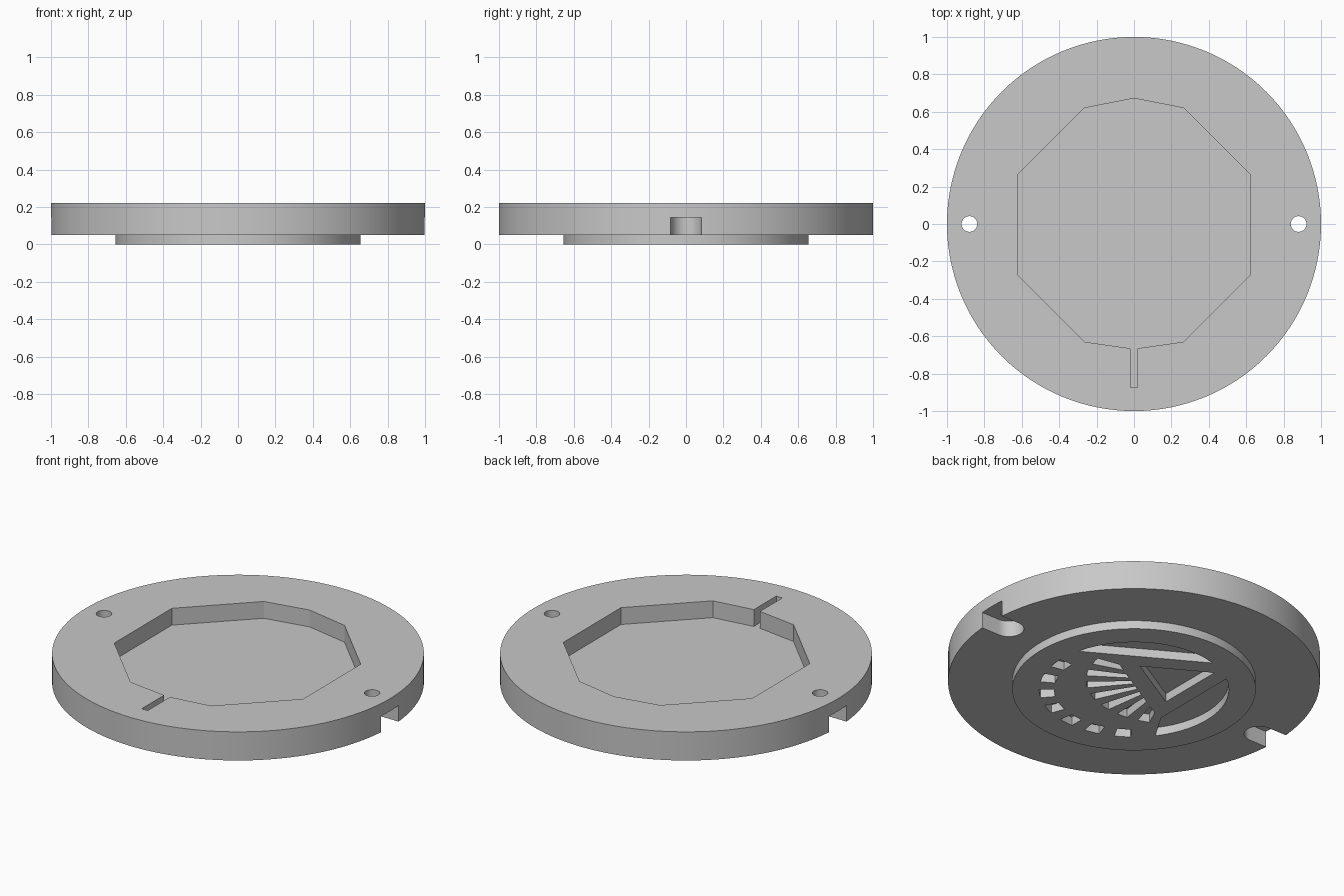
import bpy, bmesh
from math import sin, cos, pi, radians

cube = bpy.data.objects.get("Cube")
if cube:
    bpy.data.objects.remove(cube, do_unlink=True)

grey = bpy.data.materials.new("light_grey")
grey.use_nodes = True
colour = (0.58, 0.58, 0.58, 1)
grey.diffuse_color = colour
grey.node_tree.nodes["Principled BSDF"].inputs["Base Color"].default_value = colour


def arc(radius, start, end, steps, centre=(0, 0)):
    """Points along an arc, angles in degrees."""
    angles = [radians(start + (end - start) * i / steps) for i in range(steps + 1)]
    return [(centre[0] + radius * cos(a), centre[1] + radius * sin(a)) for a in angles]


def circle(radius, steps, centre=(0, 0)):
    return arc(radius, 0, 360, steps, centre)[:-1]


def prisms(name, outlines, bottom, top):
    """One object holding a vertical prism for every outline."""
    bm = bmesh.new()
    for outline in outlines:
        face = bm.faces.new([bm.verts.new((x, y, bottom)) for x, y in outline])
        made = bmesh.ops.extrude_face_region(bm, geom=[face])["geom"]
        for v in made:
            if isinstance(v, bmesh.types.BMVert):
                v.co.z = top
    bmesh.ops.recalc_face_normals(bm, faces=bm.faces)
    mesh = bpy.data.meshes.new(name)
    bm.to_mesh(mesh)
    bm.free()
    mesh.materials.append(grey)
    obj = bpy.data.objects.new(name, mesh)
    bpy.context.collection.objects.link(obj)
    return obj


def combine(target, other, operation):
    """Apply a boolean and discard the helper."""
    other.hide_render = True
    mod = target.modifiers.new(other.name, 'BOOLEAN')
    mod.operation = operation
    mod.solver = 'EXACT'
    mod.object = other
    bpy.context.view_layer.objects.active = target
    bpy.ops.object.modifier_apply(modifier=mod.name)
    bpy.data.objects.remove(other, do_unlink=True)


# Round plate with a smaller round boss underneath
plate = prisms("round_plate", [circle(1, 128)], 0.05, 0.22)
combine(plate, prisms("boss", [circle(0.655, 96)], 0, 0.08), 'UNION')

# Faceted pocket in the top, with a narrow channel towards the front
half = [(0.02, -0.875), (0.02, -0.665), (0.265, -0.63), (0.62, -0.275),
        (0.62, 0.265), (0.265, 0.62)]
pocket = half + [(0, 0.672)] + [(-x, y) for x, y in reversed(half)]
combine(plate, prisms("pocket", [pocket], 0.12, 0.3), 'DIFFERENCE')

# Side notches open below and outward, with screw holes above them
notches, holes = [], []
for side in (1, -1):
    notch = [(1.1, -0.082)] + arc(0.082, 270, 90, 20, (0.88, 0)) + [(1.1, 0.082)]
    notches.append([(side * x, y) for x, y in notch])
    holes.append(circle(0.042, 32, (side * 0.88, 0)))
combine(plate, prisms("notches", notches, -0.1, 0.145), 'DIFFERENCE')
combine(plate, prisms("screw_holes", holes, -0.1, 0.4), 'DIFFERENCE')

# Underside grooves: triangle, two circle segments, fan of rays, ring of slots
hub = (-0.098, 0.213)
grooves = [circle(0.235, 3, hub),
           arc(0.51, 14, 106, 24),
           arc(0.51, 127, 217, 24) + [(-0.308, -0.14)]]
for i in range(7):
    a = -14 - 16 * i
    ray = arc(0.47, a - 4, a + 4, 3, hub)
    for edge in (a + 4, a - 4):
        reach = 0.215 / cos(radians(edge + 60))
        ray.append((hub[0] + reach * cos(radians(edge)), hub[1] + reach * sin(radians(edge))))
    grooves.append(ray)
    b = -6 - 19.5 * i
    grooves.append(arc(0.51, b - 5, b + 5, 5) + arc(0.43, b + 5, b - 5, 5))
combine(plate, prisms("grooves", grooves, -0.1, 0.05), 'DIFFERENCE')

# Smooth round walls, crisp edges
bpy.ops.object.select_all(action='DESELECT')
plate.select_set(True)
bpy.context.view_layer.objects.active = plate
bpy.ops.object.shade_smooth_by_angle(angle=radians(20))
